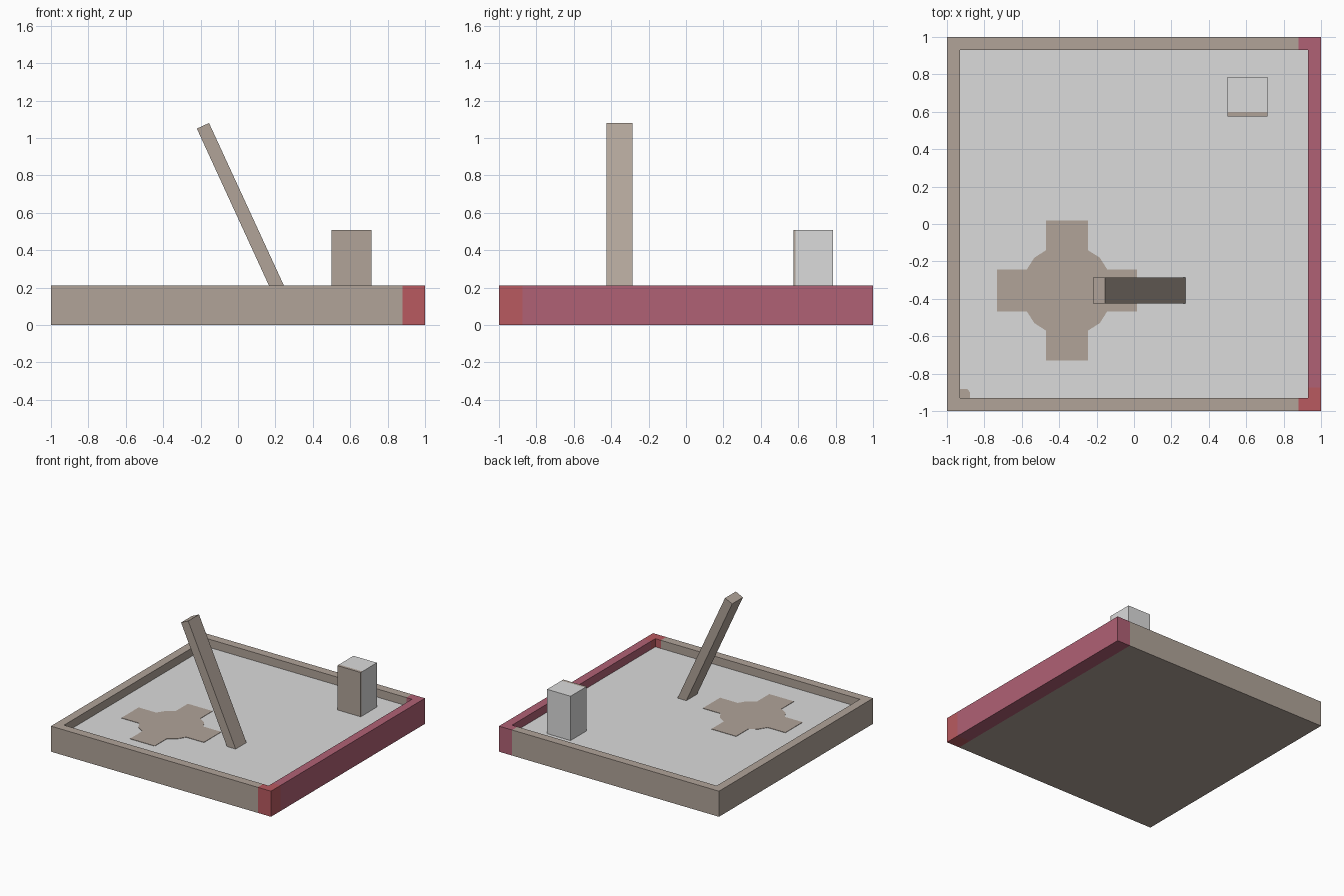
import bpy, bmesh
from mathutils import Vector

if "Cube" in bpy.data.objects:
    bpy.data.objects.remove(bpy.data.objects["Cube"])

def material(name, rgb):
    m = bpy.data.materials.new(name)
    lin = [((c / 255 + 0.055) / 1.055) ** 2.4 for c in rgb]
    m.diffuse_color = (*lin, 1)
    m.use_nodes = True
    m.node_tree.nodes["Principled BSDF"].inputs["Base Color"].default_value = m.diffuse_color
    return m

MATS = [material("taupe wood", (177, 164, 153)), material("light grey", (219, 219, 219)),
        material("rose edge", (176, 97, 117)), material("red corner", (185, 90, 96))]
TAUPE, GREY, ROSE, RED = range(4)
FLOOR, RIM = 0.143, 0.21

def finish(name, bm, rule):
    """Colour faces by a rule (centre, normal) -> index and link the object."""
    bmesh.ops.recalc_face_normals(bm, faces=bm.faces)
    for f in bm.faces:
        f.material_index = rule(f.calc_center_median(), f.normal)
    me = bpy.data.meshes.new(name)
    bm.to_mesh(me)
    bm.free()
    for m in MATS:
        me.materials.append(m)
    ob = bpy.data.objects.new(name, me)
    bpy.context.collection.objects.link(ob)
    return ob

def box(x0, x1, y0, y1, z0, z1):
    bm = bmesh.new()
    bmesh.ops.create_cube(bm, size=1)
    for v in bm.verts:
        v.co = Vector((x1 if v.co.x > 0 else x0, y1 if v.co.y > 0 else y0, z1 if v.co.z > 0 else z0))
    return bm

def cut(bm, co, no):
    bmesh.ops.bisect_plane(bm, geom=bm.verts[:] + bm.edges[:] + bm.faces[:], plane_co=co, plane_no=no)

def extrude_profile(pts, offset):
    bm = bmesh.new()
    f = bm.faces.new([bm.verts.new(p) for p in pts])
    ext = bmesh.ops.extrude_face_region(bm, geom=[f])
    bmesh.ops.translate(bm, vec=offset, verts=[g for g in ext["geom"] if isinstance(g, bmesh.types.BMVert)])
    return bm

# Tray: box with inset, sunken top
bm = box(-1, 1, -1, 1, 0, RIM)
bm.normal_update()
top = max(bm.faces, key=lambda f: f.calc_center_median().z)
bmesh.ops.inset_region(bm, faces=[top], thickness=0.07, use_even_offset=True)
ext = bmesh.ops.extrude_face_region(bm, geom=[top])
bmesh.ops.translate(bm, vec=(0, 0, FLOOR - RIM),
                    verts=[g for g in ext["geom"] if isinstance(g, bmesh.types.BMVert)])
if top.is_valid:
    bmesh.ops.delete(bm, geom=[top], context='FACES_ONLY')
cut(bm, (0.88, 0, 0), (1, 0, 0))
cut(bm, (0, -0.875, 0), (0, 1, 0))

def tray_rule(c, n):
    if n.z > 0.5 and c.z < RIM - 0.01:
        return GREY
    if c.x > 0.88:
        return RED if c.y < -0.875 else ROSE
    return TAUPE
finish("tray", bm, tray_rule)

# Grey block with a taupe front face and thin painted edges
bm = box(0.5, 0.713, 0.575, 0.785, FLOOR - 0.01, 0.507)
cut(bm, (0, 0.585, 0), (0, 1, 0))
cut(bm, (0, 0.598, 0), (0, 1, 0))
def block_rule(c, n):
    if n.y < -0.5 or (n.z > 0.5 and c.y < 0.598) or (n.x > 0.5 and c.y < 0.585):
        return TAUPE
    return GREY
finish("block", bm, block_rule)

# Leaning post
y0, y1 = -0.425, -0.285
post = [(-0.22, 1.05), (-0.155, 1.08), (0.278, FLOOR - 0.003), (0.198, FLOOR - 0.003)]
finish("leaning_post", extrude_profile([(x, y0, z) for x, z in post], (0, y1 - y0, 0)),
       lambda c, n: TAUPE)

# Cross-shaped floor marking: one quarter repeated by rotation
quarter = [(0.375, -0.112), (0.375, 0.112), (0.215, 0.112), (0.175, 0.175), (0.112, 0.215)]
pts = []
for k in range(4):
    for x, y in quarter:
        for _ in range(k):
            x, y = -y, x
        pts.append((x - 0.358, y - 0.355, FLOOR - 0.001))
finish("floor_cross", extrude_profile(pts, (0, 0, 0.004)), lambda c, n: TAUPE)

# Small floor marking in the front left corner
corner = [(-0.93, -0.93), (-0.877, -0.93), (-0.877, -0.9), (-0.89, -0.882), (-0.93, -0.882)]
finish("floor_corner_mark", extrude_profile([(x, y, FLOOR - 0.001) for x, y in corner], (0, 0, 0.004)),
       lambda c, n: TAUPE)
